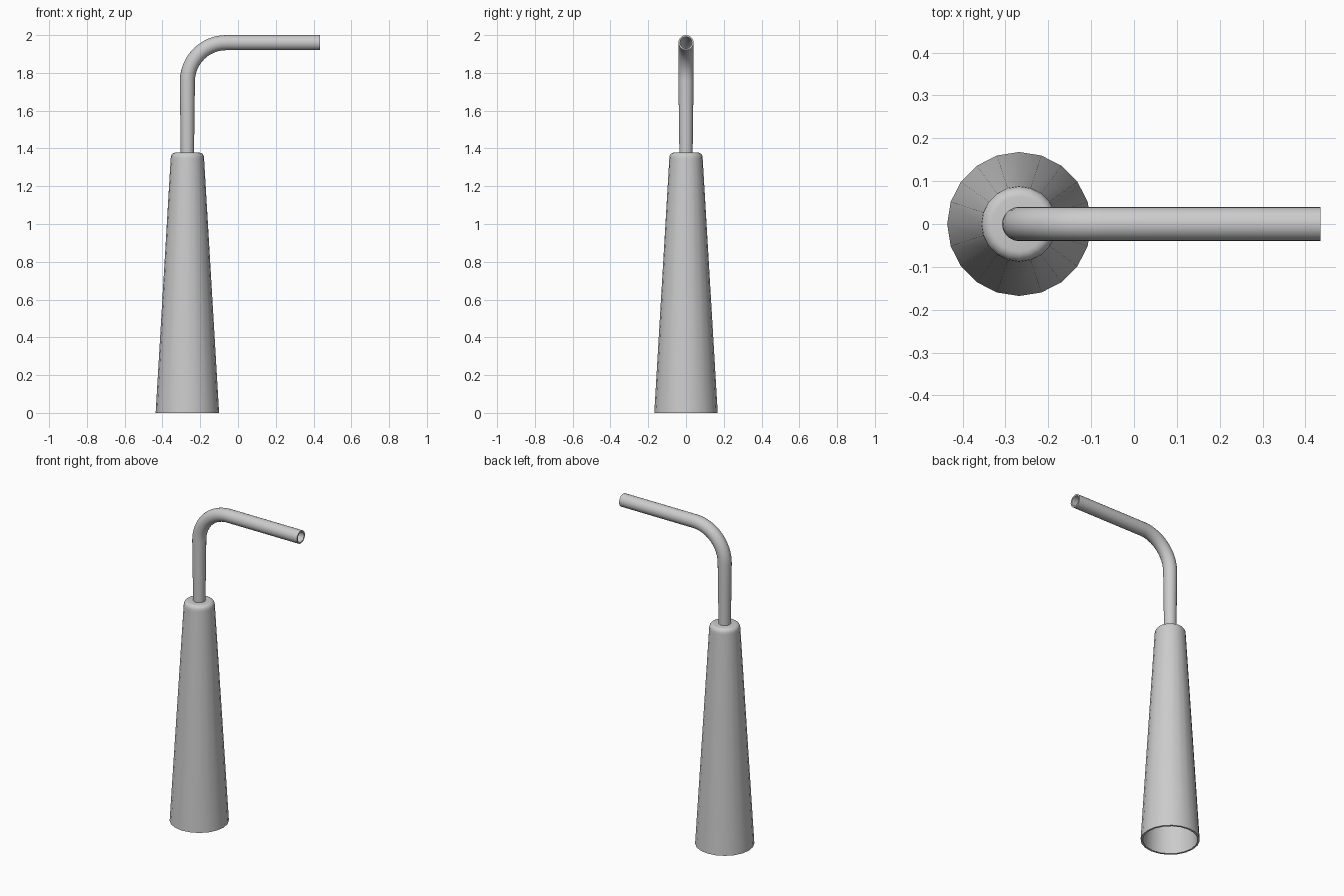
import bpy, bmesh, math
from mathutils import Vector

if "Cube" in bpy.data.objects:
    bpy.data.objects.remove(bpy.data.objects["Cube"])

SIDES = 20
AXIS_X = -0.268


def skin_rings(name, rings, closed):
    """Join successive rings of points with quads."""
    bm = bmesh.new()
    loops = [[bm.verts.new(p) for p in ring] for ring in rings]
    pairs = list(zip(loops, loops[1:]))
    if closed:
        pairs.append((loops[-1], loops[0]))
    for a, b in pairs:
        for i in range(SIDES):
            j = (i + 1) % SIDES
            bm.faces.new((a[i], a[j], b[j], b[i]))
    bmesh.ops.recalc_face_normals(bm, faces=bm.faces)
    mesh = bpy.data.meshes.new(name)
    bm.to_mesh(mesh)
    bm.free()
    obj = bpy.data.objects.new(name, mesh)
    bpy.context.collection.objects.link(obj)
    bpy.ops.object.select_all(action='DESELECT')
    bpy.context.view_layer.objects.active = obj
    obj.select_set(True)
    bpy.ops.object.shade_smooth_by_angle(angle=math.radians(40))
    return obj


def ring(center, u, v, r):
    angles = [2 * math.pi * i / SIDES for i in range(SIDES)]
    return [center + u * (r * math.cos(a)) + v * (r * math.sin(a)) for a in angles]


X, Y, Z = Vector((1, 0, 0)), Vector((0, 1, 0)), Vector((0, 0, 1))

# Hollow tapered base with a rounded shoulder
profile = [(0.168, 0.0), (0.0885, 1.345)]
for k in range(1, 6):
    a = math.radians(90 * k / 5)
    profile.append((0.0635 + 0.025 * math.cos(a), 1.35 + 0.028 * math.sin(a)))
profile += [(0.028, 1.378), (0.028, 1.366), (0.066, 1.366),
            (0.078, 1.345), (0.156, 0.0)]
skin_rings("tapered_base",
           [ring(Vector((AXIS_X, 0, z)), X, Y, r) for r, z in profile], True)

# Bent pipe path: point, sideways direction and outer radius
BEND, TOP = 0.205, 1.96
path = [(Vector((AXIS_X, 0, 1.366)), X, 0.035),
        (Vector((AXIS_X, 0, 1.56)), X, 0.0375)]
for k in range(13):
    a = math.radians(90 * k / 12)
    out = Vector((math.cos(a), 0, -math.sin(a)))
    center = Vector((AXIS_X + BEND, 0, TOP - BEND)) - out * BEND
    path.append((center, out, 0.04))
path.append((Vector((0.435, 0, TOP)), -Z, 0.04))

# Pipe wall: outside, then back along the inside
outer = [ring(p, u, Y, r) for p, u, r in path]
inner = [ring(p, u, Y, r - 0.009) for p, u, r in reversed(path)]
skin_rings("bent_pipe", outer + inner, True)
